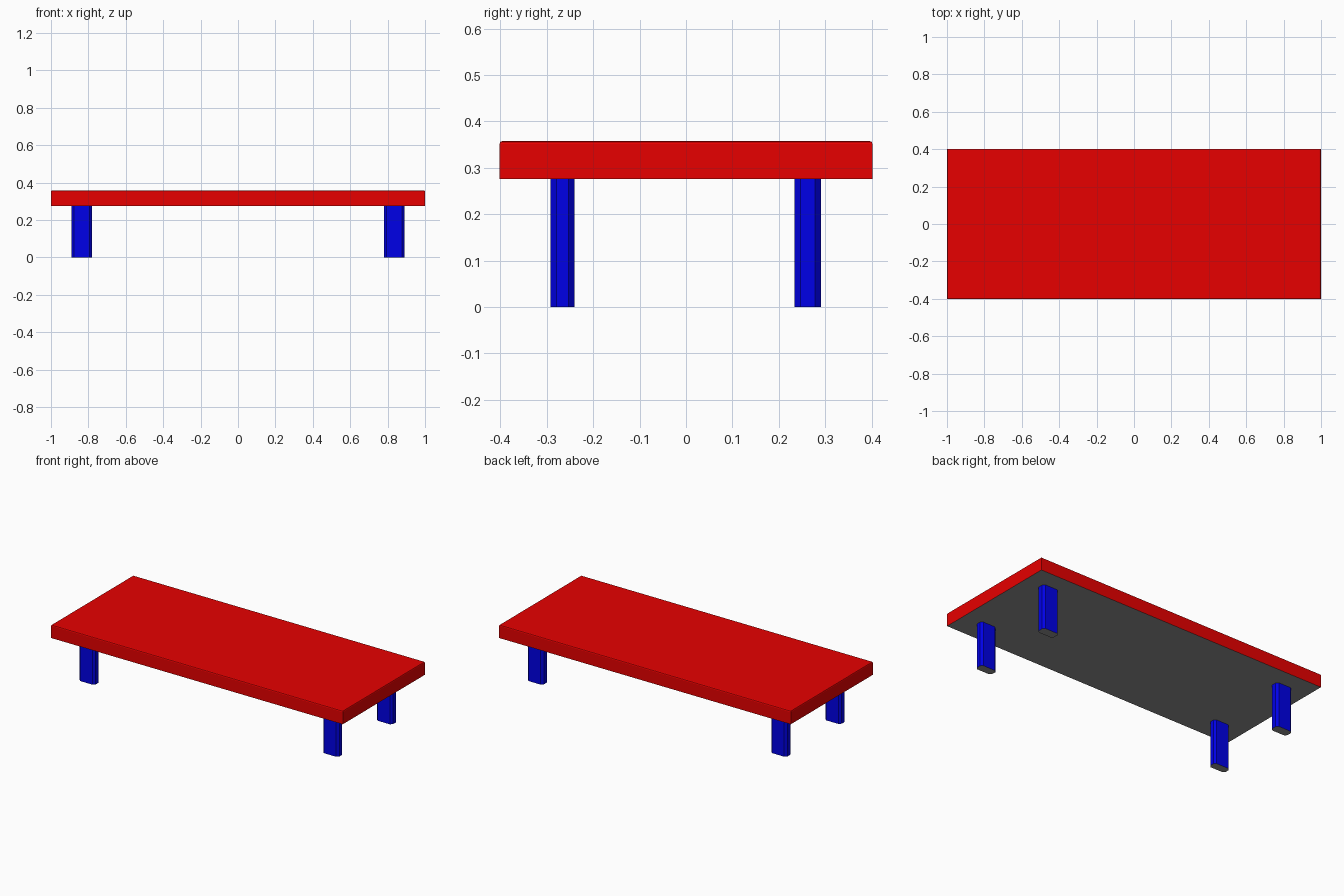
import bpy
import bmesh
from mathutils import Vector

default = bpy.data.objects.get("Cube")
if default:
    bpy.data.objects.remove(default, do_unlink=True)


def material(name, rgb):
    mat = bpy.data.materials.new(name)
    mat.use_nodes = True
    colour = (*rgb, 1.0)
    mat.diffuse_color = colour
    mat.node_tree.nodes["Principled BSDF"].inputs["Base Color"].default_value = colour
    return mat


red = material("red", (0.8, 0, 0))
blue = material("blue", (0, 0, 0.8))
grey = material("grey", (0.28, 0.28, 0.28))


def bevelled_box(name, low, high, mat, radius, segments, edge_rule):
    """Box with chosen edges bevelled and a grey underside."""
    low, high = Vector(low), Vector(high)
    bm = bmesh.new()
    bmesh.ops.create_cube(bm, size=1)
    for v in bm.verts:
        v.co = (low + high) / 2 + v.co * (high - low)
    edges = [e for e in bm.edges if edge_rule(*(v.co for v in e.verts))]
    bmesh.ops.bevel(bm, geom=edges, offset=radius, segments=segments,
                    profile=0.5, affect='EDGES')
    bm.normal_update()
    for f in bm.faces:
        f.material_index = 1 if f.normal.z < -0.9 else 0
    mesh = bpy.data.meshes.new(name)
    bm.to_mesh(mesh)
    bm.free()
    mesh.materials.append(mat)
    mesh.materials.append(grey)
    obj = bpy.data.objects.new(name, mesh)
    bpy.context.collection.objects.link(obj)


SEAM = 0.276
TOP = 0.358

# Table top: only the upper rim is rounded
bevelled_box("table_top", (-1, -0.402, SEAM), (1, 0.402, TOP), red, 0.007, 2,
             lambda a, b: min(a.z, b.z) > TOP - 0.01)

# Four legs: upright edges chamfered
for side, x in (("right", -0.835), ("left", 0.835)):
    for end, y0, y1 in (("front", -0.292, -0.24), ("back", 0.234, 0.291)):
        bevelled_box(f"{end}_{side}_leg", (x - 0.055, y0, 0),
                     (x + 0.055, y1, SEAM), blue, 0.013, 1,
                     lambda a, b: abs(a.z - b.z) > 0.1)
